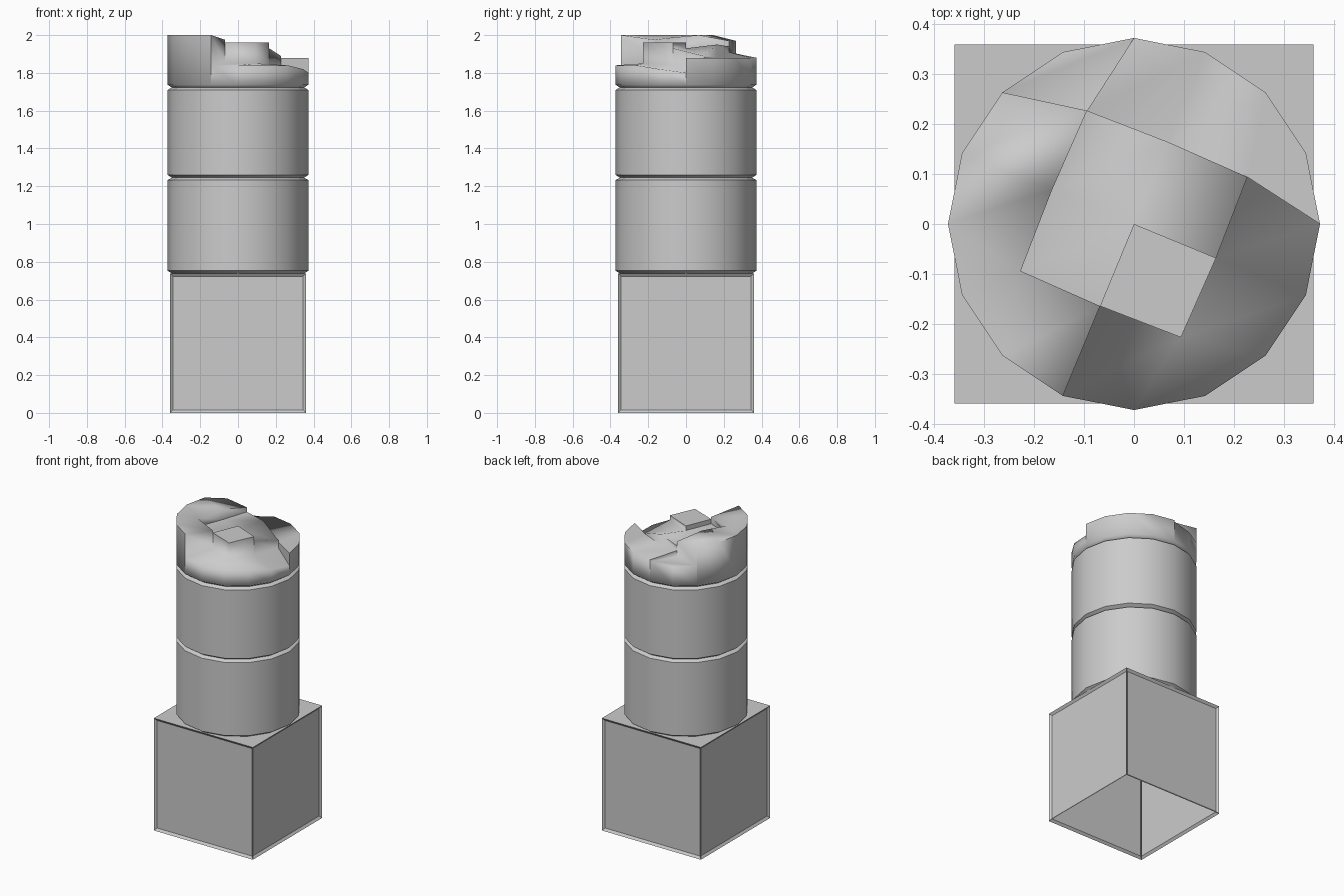
import bpy, bmesh
from math import sin, cos, atan2, radians, degrees

if "Cube" in bpy.data.objects:
    bpy.data.objects.remove(bpy.data.objects["Cube"])

R, SIDES = 0.373, 16


def finish(bm, name, angle):
    bmesh.ops.remove_doubles(bm, verts=bm.verts, dist=0.0005)
    bmesh.ops.recalc_face_normals(bm, faces=bm.faces)
    me = bpy.data.meshes.new(name)
    bm.to_mesh(me)
    bm.free()
    ob = bpy.data.objects.new(name, me)
    bpy.context.collection.objects.link(ob)
    bpy.ops.object.select_all(action='DESELECT')
    ob.select_set(True)
    bpy.context.view_layer.objects.active = ob
    bpy.ops.object.shade_smooth_by_angle(angle=radians(angle))
    return ob


def polar(r, deg, z):
    return (r * cos(radians(deg)), r * sin(radians(deg)), z)


def face(bm, pts):
    # drop repeated corners so that a wall can taper to a triangle
    pts = [p for i, p in enumerate(pts) if p not in pts[:i]]
    if len(pts) > 2:
        return bm.faces.new([bm.verts.new(p) for p in pts])


def lathe(bm, profile):
    step = 360 / SIDES
    for (r0, z0), (r1, z1) in zip(profile, profile[1:]):
        for k in range(SIDES):
            a, b = k * step, (k + 1) * step
            face(bm, [polar(r0, a, z0), polar(r0, b, z0),
                      polar(r1, b, z1), polar(r1, a, z1)])


# Square pedestal: open underneath, recessed side panels
bm = bmesh.new()
bmesh.ops.create_cube(bm, size=1)
for v in bm.verts:
    v.co = (v.co.x * 0.72, v.co.y * 0.72, (v.co.z + 0.5) * 0.738)
bm.normal_update()
bmesh.ops.delete(bm, geom=[f for f in bm.faces if f.normal.z < -0.5], context='FACES')
sides = [f for f in bm.faces if abs(f.normal.z) < 0.5]
bmesh.ops.inset_individual(bm, faces=sides, thickness=0.022, depth=-0.012)
finish(bm, "pedestal", 30)

# Two column drums
G = 0.35
for name, z0, z1 in (("lower_drum", 0.738, 1.245), ("middle_drum", 1.245, 1.722)):
    bm = bmesh.new()
    lathe(bm, [(G, z0), (R, z0 + 0.015), (R, z1 - 0.012), (G, z1)])
    finish(bm, name, 30)

# Broken top drum: 4x4 cells over the round top, each region with own heights
REGION = {(0, 3): 'C', (2, 1): 'S'}
for region, cells in {'R': [(0, 0), (0, 1), (0, 2), (1, 0)],
                      'N': [(1, 3), (2, 3), (3, 3)],
                      'F': [(2, 0), (3, 0), (3, 1), (3, 2)],
                      'M': [(1, 1), (1, 2), (2, 2)]}.items():
    for c in cells:
        REGION[c] = region
LEVEL = {'R': 2.0, 'N': 1.88, 'F': 1.84, 'M': 1.93, 'C': 1.87, 'S': 1.96}
SPECIAL = {('R', 0, 3): 1.97, ('R', 1, 3): 1.97, ('R', 1, 1): 1.985,
           ('R', 2, 1): 1.975, ('F', 4, 2): 1.82, ('F', 4, 3): 1.80,
           ('F', 3, 3): 1.84, ('M', 2, 3): 1.95, ('M', 3, 3): 1.89,
           ('M', 1, 3): 1.94, ('N', 1, 3): 1.91, ('C', 0, 4): 1.86,
           ('F', 2, 1): 1.86, ('F', 3, 1): 1.85}


def top_point(region, i, j):
    a, b = i - 2, j - 2
    ring = max(abs(a), abs(b))
    r = R if ring == 2 else 0.246 if a * b else 0.178 if ring else 0
    deg = round(degrees(atan2(b, a)) / 22.5) * 22.5 - 22.5
    return polar(r, deg, SPECIAL.get((region, i, j), LEVEL[region]))


bm = bmesh.new()
BASE = 1.737
lathe(bm, [(G, 1.722), (R, BASE)])
for (i, j), region in REGION.items():
    corners = [(i, j), (i + 1, j), (i + 1, j + 1), (i, j + 1)]
    face(bm, [top_point(region, *c) for c in corners])
    neighbours = [(i, j - 1), (i + 1, j), (i, j + 1), (i - 1, j)]
    for k, n in enumerate(neighbours):
        p, q = corners[k], corners[(k + 1) % 4]
        a, b = top_point(region, *p), top_point(region, *q)
        if n not in REGION:                       # outer wall
            face(bm, [a, b, (b[0], b[1], BASE), (a[0], a[1], BASE)])
        elif REGION[n] != region and k in (1, 2):  # break between regions
            face(bm, [a, b, top_point(REGION[n], *q), top_point(REGION[n], *p)])
finish(bm, "broken_top_drum", 88)
